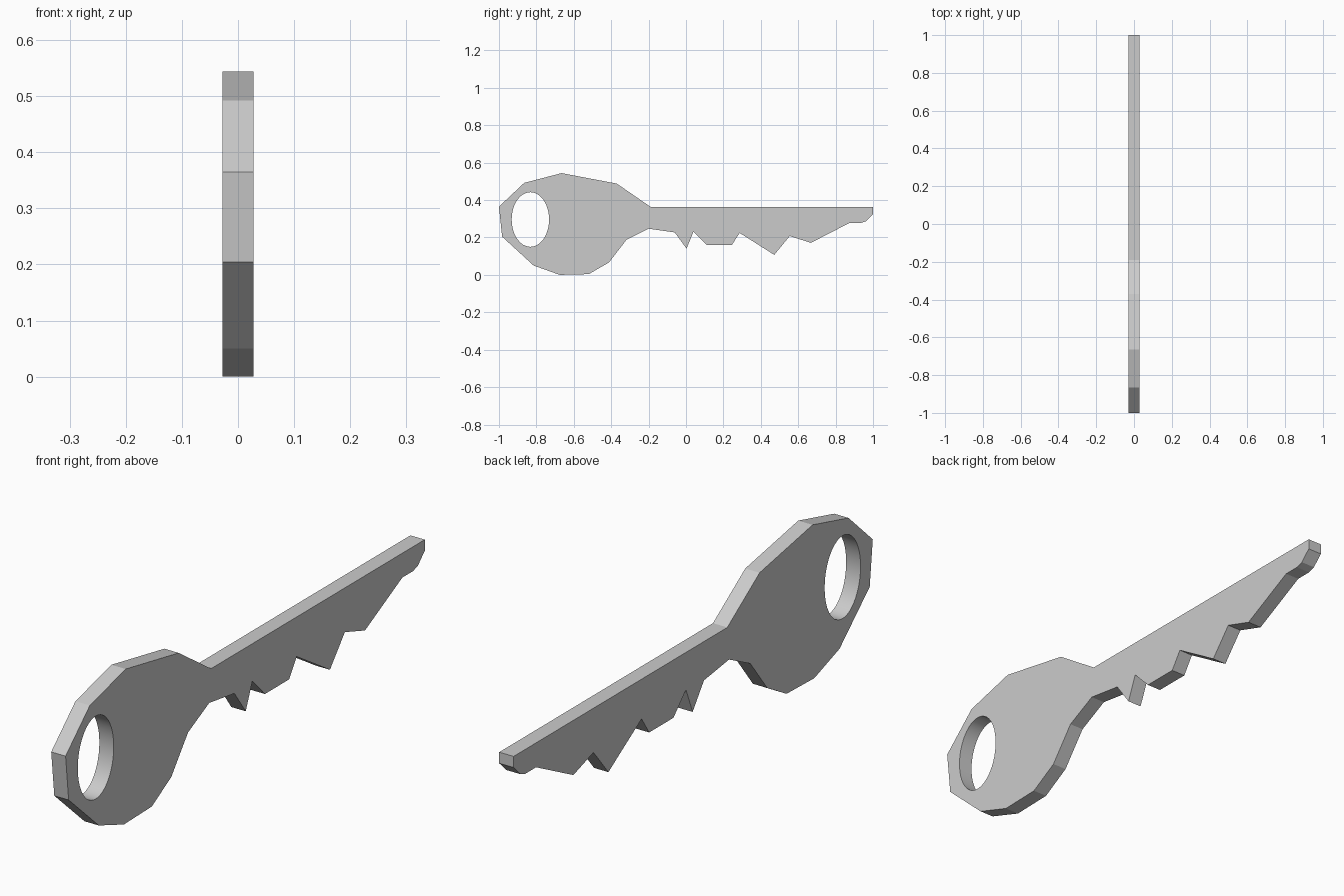
import bpy
from math import cos, sin, pi, radians

if "Cube" in bpy.data.objects:
    bpy.data.objects.remove(bpy.data.objects["Cube"])

HALF_THICKNESS = 0.028

# Outline in (y, z): bow top, straight back of the blade, tip, teeth, bow underside
outline = [
    (-1, .365), (-.865, .492), (-.665, .544), (-.37, .488), (-.19, .364),
    (1, .364), (1, .325), (.962, .287), (.935, .278), (.875, .278),
    (.667, .171), (.555, .208), (.472, .107), (.287, .224), (.245, .16),
    (.11, .16), (.04, .232), (.003, .14), (-.06, .227), (-.2, .247),
    (-.318, .188), (-.412, .066), (-.52, .004), (-.675, 0), (-.815, .05),
    (-.983, .204),
]

# Oval ring hole
SIDES = 48
hole = [(-.832 + .1 * cos(2 * pi * i / SIDES), .296 + .146 * sin(2 * pi * i / SIDES))
        for i in range(SIDES)]


def add_loop(curve, points):
    spline = curve.splines.new('POLY')
    spline.points.add(len(points) - 1)
    for p, (u, v) in zip(spline.points, points):
        p.co = (u, v, 0, 1)
    spline.use_cyclic_u = True


# Flat filled profile with thickness, stood up in the y-z plane
curve = bpy.data.curves.new("key_profile", 'CURVE')
curve.dimensions = '2D'
curve.fill_mode = 'BOTH'
curve.extrude = HALF_THICKNESS
add_loop(curve, outline)
add_loop(curve, hole)
key = bpy.data.objects.new("key", curve)
bpy.context.collection.objects.link(key)
key.rotation_euler = (radians(90), 0, radians(90))

bpy.context.view_layer.objects.active = key
key.select_set(True)
bpy.ops.object.convert(target='MESH')
key = bpy.context.object

# Weld the walls to the faces, then smooth only the hole wall
bpy.ops.object.mode_set(mode='EDIT')
bpy.ops.mesh.select_all(action='SELECT')
bpy.ops.mesh.remove_doubles(threshold=0.0005)
bpy.ops.mesh.normals_make_consistent(inside=False)
bpy.ops.object.mode_set(mode='OBJECT')
bpy.ops.object.transform_apply(location=False, rotation=True, scale=False)
bpy.ops.object.shade_smooth_by_angle(angle=radians(13))
